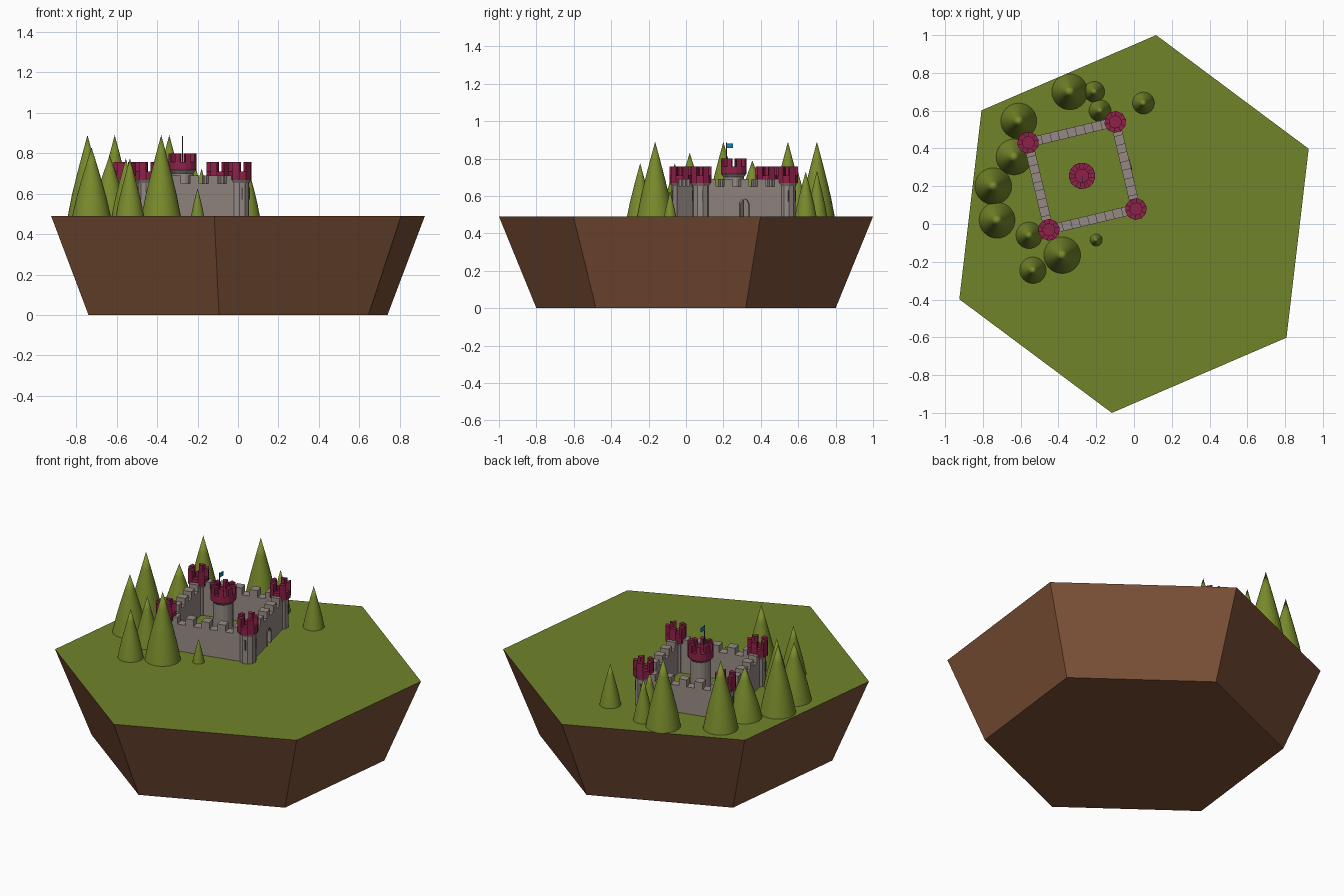
import bpy, bmesh
from math import sin, cos, pi, radians
from mathutils import Matrix

if "Cube" in bpy.data.objects:
    bpy.data.objects.remove(bpy.data.objects["Cube"])

GROUND = 0.49
CX, CY = -0.275, 0.255          # castle centre
TURN = radians(13.4)            # castle rotation
HALF = 0.237                    # half distance between corner towers


def material(name, rgb):
    m = bpy.data.materials.new(name)
    m.diffuse_color = (*rgb, 1)
    m.use_nodes = True
    m.node_tree.nodes["Principled BSDF"].inputs["Base Color"].default_value = m.diffuse_color
    return m


GRASS = material("grass", (0.16, 0.23, 0.022))
LEAF = material("leaf", (0.19, 0.26, 0.025))
EARTH = material("earth", (0.20, 0.08, 0.037))
STONE = material("stone", (0.30, 0.255, 0.23))
CRIMSON = material("crimson", (0.27, 0.015, 0.065))
BLUE = material("blue", (0.005, 0.22, 0.54))
DARK = material("dark", (0.10, 0.085, 0.08))


def finish(bm, name, mats, matrix=Matrix()):
    bmesh.ops.recalc_face_normals(bm, faces=bm.faces)
    me = bpy.data.meshes.new(name)
    bm.to_mesh(me)
    bm.free()
    for m in mats:
        me.materials.append(m)
    ob = bpy.data.objects.new(name, me)
    ob.matrix_world = matrix
    bpy.context.collection.objects.link(ob)
    return ob


def lathe(bm, profile, n, phase=0.0):
    # Revolve (radius, height) points; radius 0 closes with a point
    rings = []
    for r, z in profile:
        if r == 0:
            rings.append([bm.verts.new((0, 0, z))] * n)
        else:
            rings.append([bm.verts.new((r * cos(phase + 2 * pi * i / n),
                                        r * sin(phase + 2 * pi * i / n), z)) for i in range(n)])
    for a, b in zip(rings, rings[1:]):
        for i in range(n):
            j = (i + 1) % n
            bm.faces.new(list(dict.fromkeys((a[i], a[j], b[j], b[i]))))


def prism(bm, pts, vec):
    # Extrude a closed outline along a vector
    face = bm.faces.new([bm.verts.new(p) for p in pts])
    ext = bmesh.ops.extrude_face_region(bm, geom=[face], use_keep_orig=True)
    bmesh.ops.translate(bm, vec=vec, verts=[v for v in ext["geom"] if isinstance(v, bmesh.types.BMVert)])


def box(name, size, matrix, mat):
    bm = bmesh.new()
    bmesh.ops.create_cube(bm, size=1, matrix=Matrix.Diagonal((*size, 1)))
    return finish(bm, name, [mat], matrix)


# Hexagonal island: earth sides and a grass top
bm = bmesh.new()
R = 1.0069
lathe(bm, [(0.0, 0), (R * 0.8, 0), (R, GROUND), (0.0, GROUND)], 6, radians(23.3))
bmesh.ops.dissolve_limit(bm, angle_limit=0.01, verts=bm.verts, edges=bm.edges)
for f in bm.faces:
    if f.calc_center_median().z > GROUND - 0.01:
        f.material_index = 1
finish(bm, "island", [EARTH, GRASS])

castle = Matrix.Translation((CX, CY, 0)) @ Matrix.Rotation(TURN, 4, 'Z')


def tower(name, x, y, n, r, rc, ri, z0, z1, z2):
    place = castle @ Matrix.Translation((x, y, 0))
    # Stone shaft, slightly flared under the crown
    bm = bmesh.new()
    lathe(bm, [(0, GROUND), (r, GROUND), (r, z0 - 0.015), (rc - 0.003, z0), (0, z0)], n)
    finish(bm, name + "_shaft", [STONE], place)
    # Crown ring with a sunken floor
    bm = bmesh.new()
    lathe(bm, [(0, z0), (rc, z0), (rc, z1), (ri, z1), (ri, z1 - 0.02), (0, z1 - 0.02)], n)
    # Merlons on every second side
    for i in range(0, n, 2):
        a, b = 2 * pi * i / n, 2 * pi * (i + 1) / n
        prism(bm, [(q * cos(t), q * sin(t), z1) for q, t in ((ri, a), (rc, a), (rc, b), (ri, b))],
              (0, 0, z2 - z1))
    finish(bm, name + "_crown", [CRIMSON], place)


for i, (sx, sy) in enumerate(((-1, -1), (1, -1), (1, 1), (-1, 1))):
    tower(f"corner_tower_{i + 1}", sx * HALF, sy * HALF, 10, 0.046, 0.058, 0.032, 0.668, 0.71, 0.757)
    # Arrow slits on the outward sides
    for k, (dx, dy) in enumerate(((sx, 0), (0, sy))):
        m = castle @ Matrix.Translation((sx * HALF + dx * 0.0435, sy * HALF + dy * 0.0435, 0.6))
        box(f"arrow_slit_{i + 1}_{k + 1}", (0.009, 0.009, 0.06), m, DARK)
tower("keep", 0, 0, 16, 0.055, 0.07, 0.035, 0.716, 0.758, 0.80)


def wall(name, angle, gate):
    # Crenellated outline, with an arched gate notch on one wall
    h, low, high, segs, thick = HALF - 0.03, 0.65, 0.69, 9, 0.05
    w = 2 * h / segs
    pts = [(-h, GROUND)]
    for i in range(segs):
        z = low if i % 2 else high
        pts += [(-h + i * w, z), (-h + (i + 1) * w, z)]
    pts.append((h, GROUND))
    arch = [(0.03, GROUND), (0.03, 0.565), (0.017, 0.585), (0, 0.593),
            (-0.017, 0.585), (-0.03, 0.565), (-0.03, GROUND)]
    if gate:
        pts += arch
    m = castle @ Matrix.Rotation(angle, 4, 'Z')
    bm = bmesh.new()
    prism(bm, [(x, -HALF - thick / 2, z) for x, z in pts], (0, thick, 0))
    bmesh.ops.triangulate(bm, faces=[f for f in bm.faces if len(f.verts) > 4])
    finish(bm, name, [STONE], m)
    if gate:
        # Thin stone surround of the gate
        bm = bmesh.new()
        inner = [(x * 0.75, z if z == GROUND else z - 0.009) for x, z in arch]
        prism(bm, [(x, -HALF - thick / 2 - 0.004, z) for x, z in arch + inner[::-1]], (0, 0.02, 0))
        finish(bm, "gate_surround", [STONE], m)


for i, name in enumerate(("front_wall", "gate_wall", "back_wall", "left_wall")):
    wall(name, i * pi / 2, i == 1)

# Flag on the keep
FX, FY = -0.274, 0.217
bm = bmesh.new()
lathe(bm, [(0, 0.73), (0.003, 0.73), (0.003, 0.885), (0, 0.885)], 8)
finish(bm, "flag_pole", [DARK], Matrix.Translation((FX, FY, 0)))
box("flag", (0.003, 0.034, 0.025), Matrix.Translation((FX, FY + 0.017, 0.868)), BLUE)

# Cone trees: x, y, radius, tip height
trees = [(-0.34, 0.70, 0.095, 0.89), (-0.21, 0.70, 0.055, 0.735), (-0.18, 0.60, 0.058, 0.725),
         (0.05, 0.64, 0.058, 0.73), (-0.61, 0.545, 0.095, 0.89), (-0.635, 0.355, 0.095, 0.79),
         (-0.745, 0.20, 0.097, 0.89), (-0.725, 0.02, 0.095, 0.83), (-0.555, -0.06, 0.07, 0.775),
         (-0.535, -0.245, 0.07, 0.775), (-0.38, -0.165, 0.097, 0.89), (-0.20, -0.085, 0.032, 0.627)]
for i, (x, y, r, tip) in enumerate(trees):
    h = tip - GROUND
    bm = bmesh.new()
    lathe(bm, [(0, 0), (r, 0), (r * 0.8, h * 0.25), (r * 0.55, h * 0.5), (r * 0.28, h * 0.75), (0, h)], 32)
    for f in bm.faces:
        f.smooth = f.calc_center_median().z > 1e-4
    for e in bm.edges:
        e.smooth = max(v.co.z for v in e.verts) > 1e-4
    finish(bm, f"tree_{i + 1}", [LEAF], Matrix.Translation((x, y, GROUND)))
